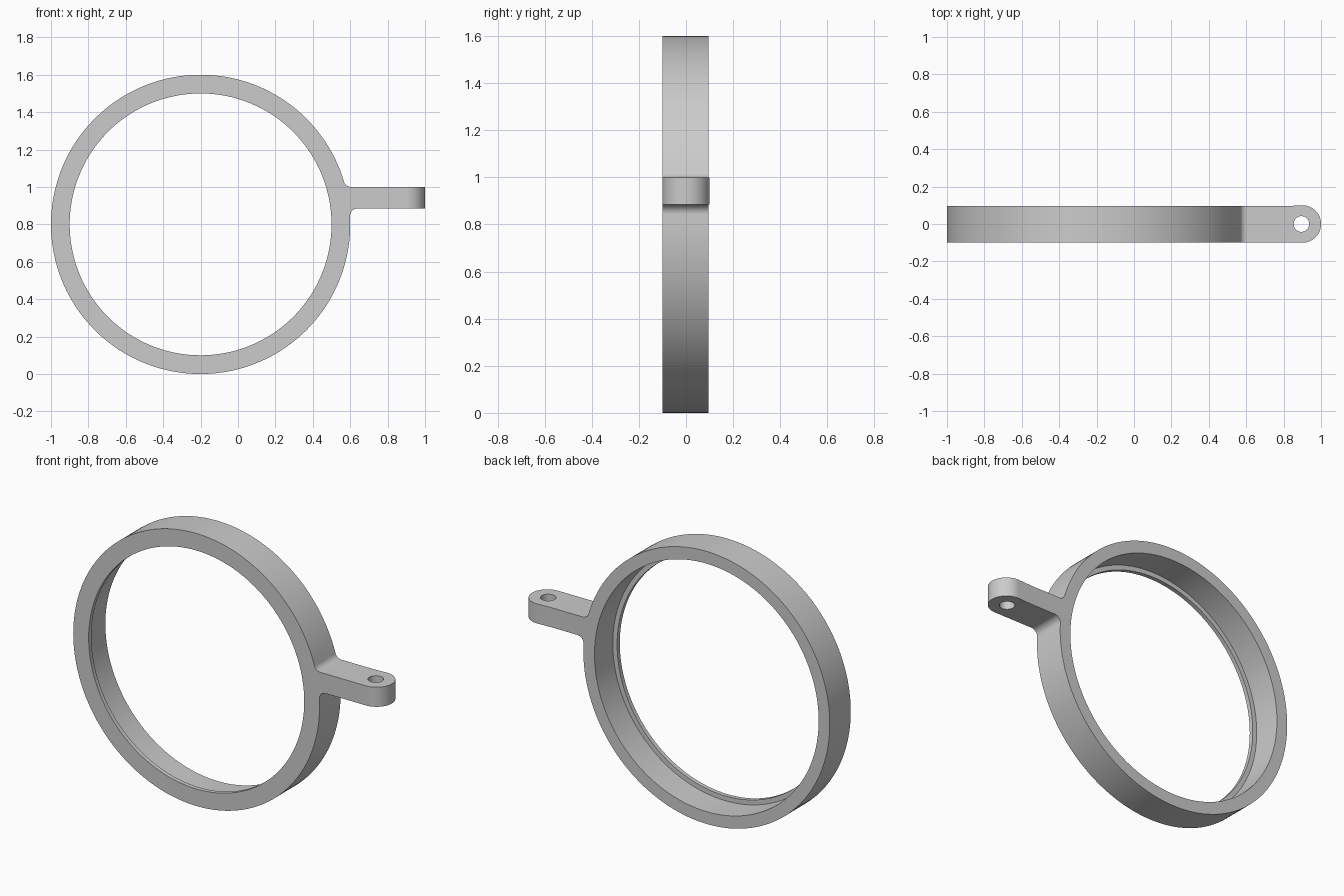
import bpy, bmesh, math
from mathutils import Vector

if "Cube" in bpy.data.objects:
    bpy.data.objects.remove(bpy.data.objects["Cube"])

CX, CZ, R = -0.2, 0.8, 0.8          # ring centre and outer radius
TOP, BOTTOM, FILLET = 1.0, 0.885, 0.04
FRONT, BACK = -0.1, 0.095

grey = bpy.data.materials.new("grey")
grey.diffuse_color = (0.6, 0.6, 0.6, 1)
grey.use_nodes = True
grey.node_tree.nodes["Principled BSDF"].inputs["Base Color"].default_value = grey.diffuse_color


def arc(cx, cy, r, a0, a1, n):
    return [(cx + r * math.cos(a0 + (a1 - a0) * i / n),
             cy + r * math.sin(a0 + (a1 - a0) * i / n)) for i in range(n + 1)]


def prism(name, outline, axis, lo, hi):
    """Extrude a 2D outline along y (outline in xz) or z (outline in xy)."""
    bm = bmesh.new()
    place = (lambda u, v: (u, lo, v)) if axis == "y" else (lambda u, v: (u, v, lo))
    face = bm.faces.new([bm.verts.new(place(u, v)) for u, v in outline])
    step = Vector((0, hi - lo, 0)) if axis == "y" else Vector((0, 0, hi - lo))
    out = bmesh.ops.extrude_face_region(bm, geom=[face], use_keep_orig=True)
    bmesh.ops.translate(bm, vec=step, verts=[v for v in out["geom"] if isinstance(v, bmesh.types.BMVert)])
    bmesh.ops.recalc_face_normals(bm, faces=bm.faces)
    mesh = bpy.data.meshes.new(name)
    bm.to_mesh(mesh)
    bm.free()
    mesh.materials.append(grey)
    obj = bpy.data.objects.new(name, mesh)
    bpy.context.collection.objects.link(obj)
    return obj


def circle(cx, cy, r, n):
    return arc(cx, cy, r, 0, 2 * math.pi, n)[:-1]


# Side outline: ring, filleted neck and tab
zt, zb = TOP + FILLET - CZ, BOTTOM - FILLET - CZ
at, ab = math.asin(zt / (R + FILLET)), math.asin(zb / (R + FILLET))
xt, xb = [CX + (R + FILLET) * math.cos(a) for a in (at, ab)]
outline = arc(CX, CZ, R, at, ab + 2 * math.pi, 144)
outline += arc(xb, CZ + zb, FILLET, ab + math.pi, math.pi / 2, 10)[1:]
outline += [(1.1, BOTTOM), (1.1, TOP)]
outline += arc(xt, CZ + zt, FILLET, 1.5 * math.pi, at + math.pi, 10)[:-1]
clamp = prism("ring_clamp", outline, "y", -0.2, 0.2)

# Plan outline: straight sides and rounded tab end
plan = [(-1.1, BACK), (-1.1, FRONT)] + arc(0.9, 0, 0.1, -math.pi / 2, math.pi / 2, 40) + [(0.8, BACK)]
cutters = [
    (prism("plan_cutter", plan, "z", -0.2, 1.8), "INTERSECT"),
    (prism("lip_cutter", circle(CX, CZ, 0.7, 144), "y", -0.3, 0.3), "DIFFERENCE"),
    (prism("bore_cutter", circle(CX, CZ, 0.728, 144), "y", -0.075, 0.3), "DIFFERENCE"),
    (prism("pin_hole_cutter", circle(0.895, 0, 0.042, 40), "z", 0.7, 1.2), "DIFFERENCE"),
]
for cutter, operation in cutters:
    cutter.hide_render = True
    mod = clamp.modifiers.new(cutter.name, "BOOLEAN")
    mod.object, mod.operation, mod.solver = cutter, operation, "EXACT"

# Bake the cuts and remove the helpers
graph = bpy.context.evaluated_depsgraph_get()
clamp.data = bpy.data.meshes.new_from_object(clamp.evaluated_get(graph))
clamp.modifiers.clear()
for cutter, _ in cutters:
    bpy.data.objects.remove(cutter)

bpy.context.view_layer.objects.active = clamp
clamp.select_set(True)
bpy.ops.object.shade_smooth_by_angle(angle=math.radians(30))
